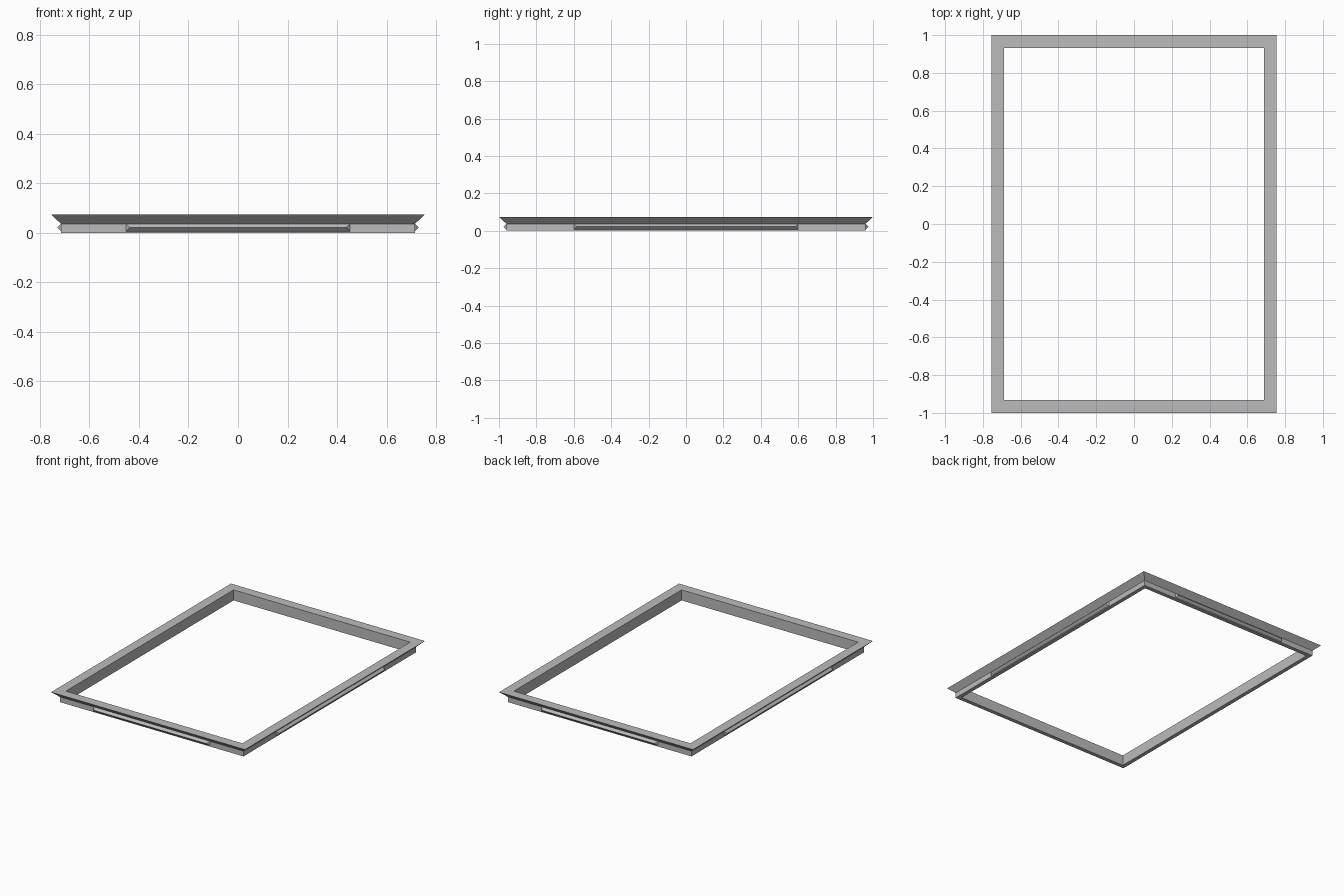
import bpy
import bmesh
from mathutils import Vector

cube = bpy.data.objects.get("Cube")
if cube:
    bpy.data.objects.remove(cube, do_unlink=True)

grey = bpy.data.materials.new("light_grey")
grey.use_nodes = True
COLOUR = (0.5, 0.5, 0.5, 1)
grey.diffuse_color = COLOUR
grey.node_tree.nodes["Principled BSDF"].inputs["Base Color"].default_value = COLOUR

HALF_X, HALF_Y = 0.755, 1.0     # outer lip half sizes
WALL = 0.04                     # lip overhang beyond the wall


def finish(name, bm):
    bmesh.ops.recalc_face_normals(bm, faces=bm.faces)
    mesh = bpy.data.meshes.new(name)
    bm.to_mesh(mesh)
    bm.free()
    mesh.materials.append(grey)
    obj = bpy.data.objects.new(name, mesh)
    bpy.context.collection.objects.link(obj)
    return obj


# Mitred frame: section of (inset from lip, height) swept around a rectangle
section = [(0, 0.074), (WALL, 0.037), (WALL, 0), (0.068, 0), (0.068, 0.074)]
bm = bmesh.new()
rings = []
for sx, sy in ((-1, -1), (1, -1), (1, 1), (-1, 1)):
    rings.append([bm.verts.new((sx * (HALF_X - d), sy * (HALF_Y - d), z))
                  for d, z in section])
for i, ring in enumerate(rings):
    following = rings[(i + 1) % 4]
    for j in range(len(section)):
        k = (j + 1) % len(section)
        bm.faces.new((ring[j], following[j], following[k], ring[k]))
finish("tray_frame", bm)


# Clip ridge: triangular bar with tapered ends, on the outside of a wall
def ridge(name, outward, distance, half_length):
    out = Vector(outward)
    along = Vector((-out.y, out.x, 0))
    up = Vector((0, 0, 1))
    bm = bmesh.new()
    ends = []
    for s in (-1, 1):
        ends.append([bm.verts.new(out * (distance + d) + along * s * (half_length - t) + up * z)
                     for d, t, z in ((0, 0, 0.006), (0.016, 0.016, 0.022), (0, 0, 0.037))])
    a, b = ends
    bm.faces.new(a)
    bm.faces.new(b)
    for j in range(3):
        k = (j + 1) % 3
        bm.faces.new((a[j], b[j], b[k], a[k]))
    finish(name, bm)


for label, s in (("front", -1), ("back", 1)):
    ridge(label + "_ridge", (0, s, 0), HALF_Y - WALL, 0.453)
for label, s in (("right", -1), ("left", 1)):
    ridge(label + "_ridge", (s, 0, 0), HALF_X - WALL, 0.6)
